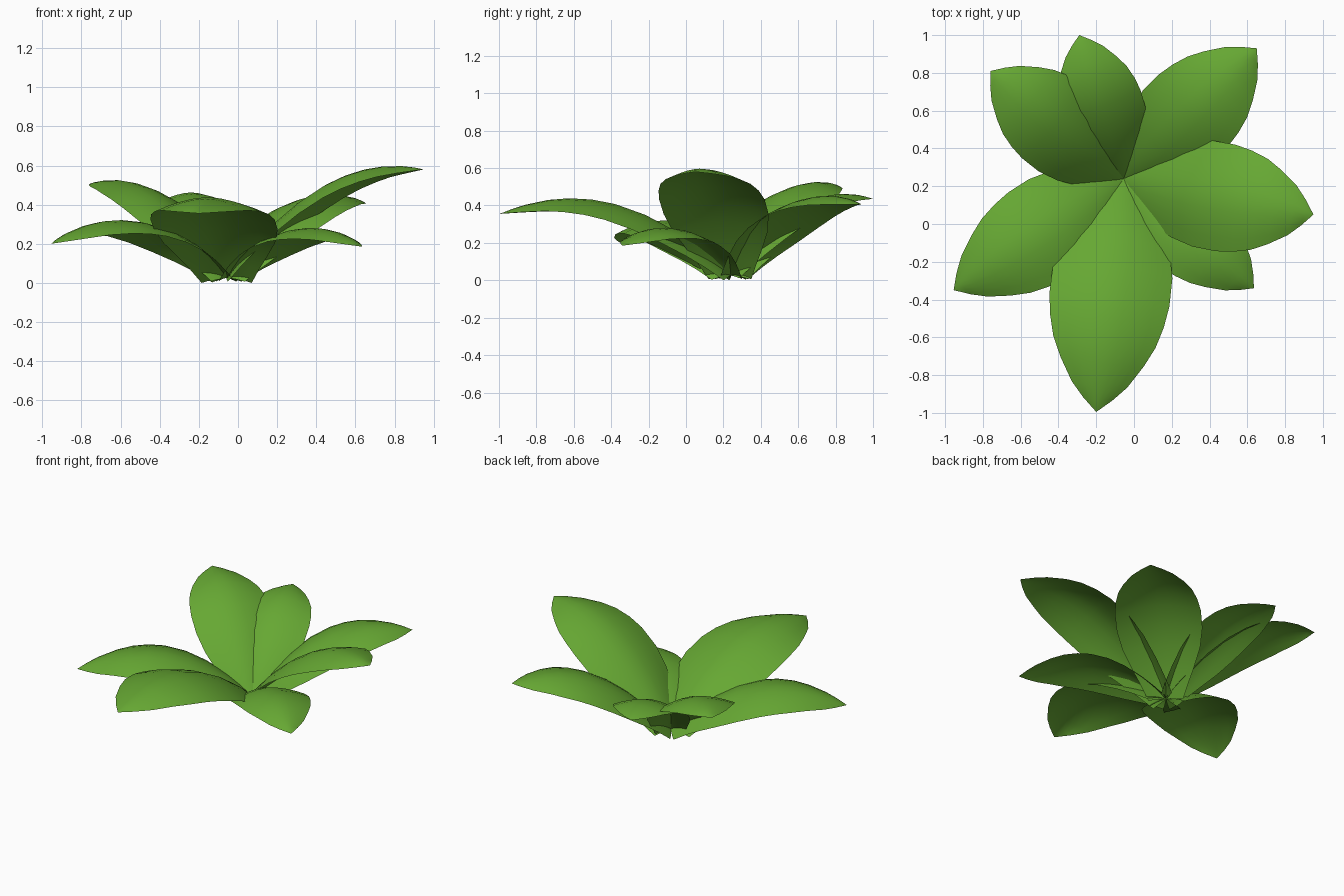
import bpy, bmesh, math
from mathutils import Vector

if "Cube" in bpy.data.objects:
    bpy.data.objects.remove(bpy.data.objects["Cube"])

green = bpy.data.materials.new("leaf green")
green.diffuse_color = (0.133, 0.39, 0.033, 1)
green.use_nodes = True
green.node_tree.nodes["Principled BSDF"].inputs["Base Color"].default_value = green.diffuse_color

CENTRE = Vector((-0.055, 0.24, 0.03))
# leaf outline: (fraction of length, fraction of full half width)
OUTLINE = [(0, .40), (.07, .55), (.14, .70), (.25, .89), (.37, .985), (.5, .99),
           (.60, .94), (.70, .845), (.79, .69), (.89, .46), (.95, .24), (1, 0)]
ACROSS = 8
DROOP = 0.27      # how far the sides arch down, relative to half width

# tip position and the fraction of the length where the leaf is highest
LEAVES = {
    "front_leaf": ((-0.20, -0.995, 0.36), 0.69),
    "right_leaf": ((0.95, 0.05, 0.585), 0.85),
    "back_right_leaf": ((0.65, 0.93, 0.41), 0.75),
    "back_leaf": ((-0.29, 1.00, 0.44), 0.80),
    "back_left_leaf": ((-0.76, 0.81, 0.51), 0.83),
    "front_left_leaf": ((-0.955, -0.35, 0.205), 0.61),
    "front_right_leaf": ((0.635, -0.34, 0.19), 0.62),
}


def make_leaf(name, tip, peak):
    span = Vector(tip) - CENTRE
    rise = span.z
    run = Vector((span.x, span.y, 0))
    length = run.length
    side = Vector((-run.y, run.x, 0)).normalized()
    # midrib is a parabola through base and tip, with its top at 'peak'
    b = rise / (1 - 2 * peak)
    a = -2 * peak * b
    arc = sum(math.hypot(length, a + 2 * b * (i + .5) / 20) for i in range(20)) / 20
    half = 0.235 * arc
    bm = bmesh.new()
    rows = []
    for t, w in OUTLINE:
        mid = CENTRE + run * t + Vector((0, 0, a * t + b * t * t))
        tangent = (run + Vector((0, 0, a + 2 * b * t))).normalized()
        normal = tangent.cross(side)
        if w == 0:
            rows.append([bm.verts.new(mid)] * (ACROSS + 1))
            continue
        row = []
        for j in range(ACROSS + 1):
            v = 2 * j / ACROSS - 1
            drop = DROOP * half * w * abs(v) ** 1.7
            row.append(bm.verts.new(mid + side * (v * half * w) - normal * drop))
        rows.append(row)
    for r0, r1 in zip(rows, rows[1:]):
        for j in range(ACROSS):
            ring = [r0[j + 1], r0[j], r1[j], r1[j + 1]]
            f = bm.faces.new(list(dict.fromkeys(ring)))
            f.smooth = True
    bmesh.ops.recalc_face_normals(bm, faces=bm.faces)
    if sum(f.normal.z for f in bm.faces) < 0:
        bmesh.ops.reverse_faces(bm, faces=bm.faces)
    me = bpy.data.meshes.new(name)
    bm.to_mesh(me)
    bm.free()
    me.materials.append(green)
    ob = bpy.data.objects.new(name, me)
    bpy.context.collection.objects.link(ob)
    return ob


leaves = [make_leaf(n, *p) for n, p in LEAVES.items()]

# rest the plant on the ground
low = min(v.co.z for ob in leaves for v in ob.data.vertices)
for ob in leaves:
    for v in ob.data.vertices:
        v.co.z -= low
